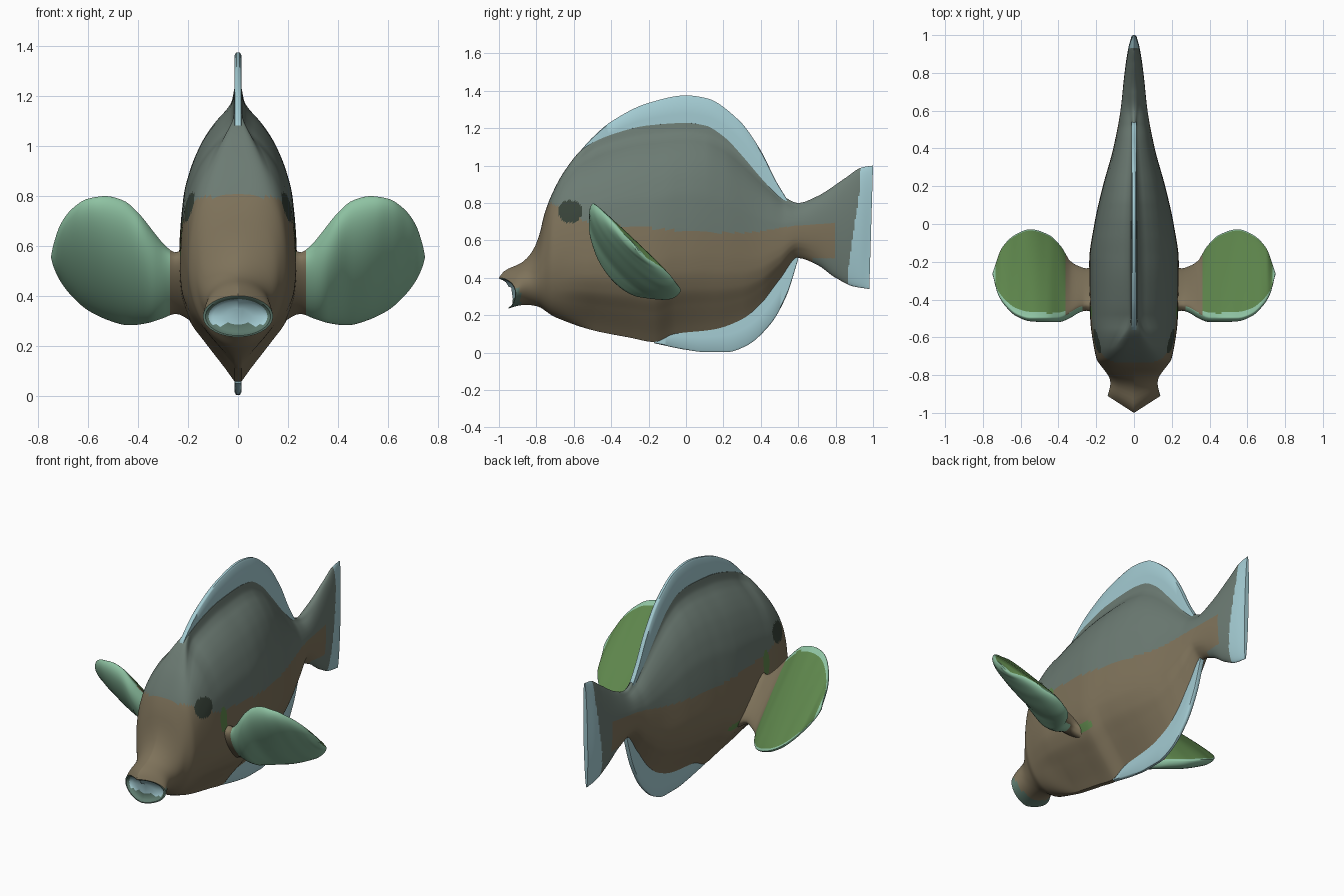
import bpy, bmesh, math
from mathutils import Vector

if "Cube" in bpy.data.objects:
    bpy.data.objects.remove(bpy.data.objects["Cube"])


def mat(name, r, g, b):
    lin = [((c / 255 + 0.055) / 1.055) ** 2.4 for c in (r, g, b)]
    m = bpy.data.materials.new(name)
    m.diffuse_color = (*lin, 1)
    m.use_nodes = True
    m.node_tree.nodes["Principled BSDF"].inputs["Base Color"].default_value = m.diffuse_color
    return m


GREY = mat("grey green", 108, 123, 115)
BROWN = mat("brown", 126, 114, 90)
BLUE = mat("pale blue", 164, 204, 211)
MINT = mat("mint", 142, 194, 162)
LEAF = mat("leaf green", 94, 134, 76)
DARK = mat("dark eye", 56, 67, 57)
LIP = mat("lip green", 92, 120, 108)


def curve(pts):
    """Smooth function through (t, value) points."""
    n = len(pts)
    sl = [(pts[i + 1][1] - pts[i][1]) / (pts[i + 1][0] - pts[i][0]) for i in range(n - 1)]
    tan = [sl[0]] + [0 if a * b <= 0 else 2 * a * b / (a + b) for a, b in zip(sl, sl[1:])] + [sl[-1]]

    def f(t):
        t = min(max(t, pts[0][0]), pts[-1][0])
        i = 0
        while i < n - 2 and t > pts[i + 1][0]:
            i += 1
        h = pts[i + 1][0] - pts[i][0]
        u = (t - pts[i][0]) / h
        return ((2 * u**3 - 3 * u * u + 1) * pts[i][1] + (u**3 - 2 * u * u + u) * h * tan[i]
                + (3 * u * u - 2 * u**3) * pts[i + 1][1] + (u**3 - u * u) * h * tan[i + 1])
    return f


def smooth(a, b, t):
    u = min(max((t - a) / (b - a), 0), 1)
    return u * u * (3 - 2 * u)


def loft(name, rings, mats, rule=None, mirror=False, angle=50):
    """Skin closed rings, cap both ends, colour faces by rule(centre, normal, row)."""
    bm = bmesh.new()
    row_of = bm.faces.layers.int.new("row")
    rows = [[bm.verts.new(p) for p in r] for r in rings]
    n = len(rows[0])
    for k, (a, b) in enumerate(zip(rows, rows[1:])):
        for i in range(n):
            j = (i + 1) % n
            bm.faces.new((a[i], a[j], b[j], b[i]))[row_of] = k
    bm.faces.new(rows[0])
    bm.faces.new(rows[-1])[row_of] = len(rows)
    bmesh.ops.remove_doubles(bm, verts=bm.verts, dist=0.0002)
    bmesh.ops.recalc_face_normals(bm, faces=bm.faces)
    for f in bm.faces:
        if rule:
            f.material_index = rule(f.calc_center_median(), f.normal, f[row_of])
    me = bpy.data.meshes.new(name)
    bm.to_mesh(me)
    bm.free()
    for m in mats:
        me.materials.append(m)
    ob = bpy.data.objects.new(name, me)
    bpy.context.collection.objects.link(ob)
    if mirror:
        ob.modifiers.new("mirror", 'MIRROR')
    bpy.ops.object.select_all(action='DESELECT')
    ob.select_set(True)
    bpy.context.view_layer.objects.active = ob
    bpy.ops.object.shade_smooth_by_angle(angle=math.radians(angle))


# body profile curves along y
top = curve([(-0.87, 0.40), (-0.85, 0.44), (-0.82, 0.48), (-0.8, 0.54), (-0.78, 0.64), (-0.76, 0.73),
             (-0.72, 0.84), (-0.65, 0.97), (-0.55, 1.09), (-0.4, 1.165), (-0.2, 1.215), (0, 1.228),
             (0.1, 1.215), (0.2, 1.165), (0.3, 1.075), (0.45, 0.91), (0.53, 0.83), (0.6, 0.8), (0.7, 0.835),
             (0.85, 0.932), (0.94, 0.99), (1, 1.0)])
bottom = curve([(-0.87, 0.235), (-0.82, 0.255), (-0.7, 0.19), (-0.5, 0.12), (-0.3, 0.08), (-0.17, 0.057),
                (-0.06, 0.1), (0.15, 0.12), (0.3, 0.17), (0.4, 0.25), (0.5, 0.38), (0.6, 0.505),
                (0.7, 0.47), (0.8, 0.4), (0.9, 0.355), (1, 0.34)])
width = curve([(-0.87, 0.14), (-0.82, 0.125), (-0.77, 0.16), (-0.71, 0.2), (-0.5, 0.232), (-0.2, 0.237),
               (0, 0.21), (0.2, 0.165), (0.4, 0.11), (0.6, 0.072), (0.8, 0.05), (0.94, 0.03), (1, 0.014)])
split = curve([(-0.8, 0.81), (-0.7, 0.79), (-0.5, 0.69), (-0.3, 0.675), (0, 0.65), (0.3, 0.64),
               (0.6, 0.68), (0.8, 0.695)])
# cross-section of the trunk: half width against height
section = curve([(0, 0.06), (0.04, 0.2), (0.13, 0.54), (0.21, 0.82), (0.3, 0.97), (0.38, 1), (0.47, 0.99),
                 (0.64, 0.92), (0.73, 0.81), (0.81, 0.65), (0.86, 0.5), (0.9, 0.34), (0.93, 0.2),
                 (0.96, 0.11), (1, 0.07)])
SIDES = 200


def ring(y, scale=1.0, back=0.0):
    zt, zb, w = top(y), bottom(y), width(y)
    plain = max(1 - smooth(-0.74, -0.48, y), smooth(0.45, 0.75, y))
    boxy = 0.5 - 0.22 * smooth(-0.8, -0.72, y) * (1 - smooth(0, 0.4, y))
    lip = 1 - smooth(-0.87, -0.775, y)
    out = []
    for i in range(SIDES):
        a = 2 * math.pi * i / SIDES
        sn, cs = math.sin(a), math.cos(a)
        s = 0.5 + 0.5 * sn
        e = boxy if sn > 0 else 0.5
        x = w * (section(s) * (1 - plain) + max(1 - sn * sn, 0) ** e * plain)
        x *= 0 if abs(cs) < 1e-6 else math.copysign(1, cs)
        z = (zt + zb) / 2 + (zt - zb) / 2 * sn * scale
        push = lip * (0.04 + ((1 - abs(cs)) * 0.09 if sn > 0 else (1 - abs(cs) ** 1.3) * 0.04))
        push += 0.02 * (1 - s) * smooth(0.8, 1, y)
        out.append((x * scale, y - push * scale + back, z))
    return out


def in_oval(c, y, z, ry, rz):
    return ((c.y - y) / ry) ** 2 + ((c.z - z) / rz) ** 2 < 1


def body_rule(c, n, row):
    if row < 4 and c.y < -0.7:  # mouth lining
        return 2 if row < 2 and c.z > 0.285 else 5
    if c.y < -0.885 and c.z < 0.345:  # lower lip
        return 5
    if in_oval(c, -0.62, 0.755, 0.067, 0.06):  # eyes
        return 3
    if in_oval(c, -0.465, 0.63, 0.03, 0.08) or in_oval(c, -0.2, 0.335, 0.075, 0.025):
        return 4  # green flecks behind the fins
    if c.y > 0.865 + 0.07 * smooth(0.35, 1.0, c.z):
        return 2
    if c.y > 0.68 and c.z < 0.505:
        return 0
    return 1 if c.z < split(c.y) and c.y < 0.8 else 0


# body with open mouth and tail
mouth = [ring(-0.87, 0.4, -0.025), ring(-0.87, 0.72, 0.0), ring(-0.87, 0.84, 0.0), ring(-0.87, 0.93, -0.006)]
N = 220
rings = mouth + [ring(-0.87 + 1.87 * i / N) for i in range(N + 1)]
loft("body", rings, [GREY, BROWN, BLUE, DARK, LEAF, LIP], body_rule)


# thin median fins
def median_fin(name, y0, y1, base, edge):
    out = []
    for i in range(61):
        y = y0 + (y1 - y0) * i / 60
        b, e = base(y), edge(y)
        out.append([(sx * t, y, b + (e - b) * k) for sx, t, k in
                    ((-1, .012, 0), (-1, .014, .5), (-1, .013, .95), (-1, .007, 1),
                     (1, .007, 1), (1, .013, .95), (1, .014, .5), (1, .012, 0))])
    loft(name, out, [BLUE])


median_fin("dorsal_fin", -0.56, 0.54, lambda y: top(y) - 0.05,
           curve([(-0.56, 1.085), (-0.5, 1.15), (-0.4, 1.235), (-0.2, 1.335), (0, 1.375), (0.11, 1.36),
                  (0.28, 1.245), (0.4, 1.08), (0.48, 0.92), (0.54, 0.82)]))
median_fin("anal_fin", -0.17, 0.6, lambda y: bottom(y) + 0.05,
           curve([(-0.17, 0.05), (0, 0.015), (0.1, 0.003), (0.22, 0.003), (0.32, 0.035), (0.45, 0.15),
                  (0.54, 0.31), (0.6, 0.5)]))

# pectoral fins: cupped blades lofted outward from the body, edges read along x
fin_zt = curve([(0.18, 0.6), (0.25, 0.56), (0.29, 0.59), (0.33, 0.64), (0.4, 0.73), (0.46, 0.78), (0.53, 0.797),
                (0.6, 0.787), (0.66, 0.75), (0.71, 0.685), (0.74, 0.6), (0.748, 0.56)])
fin_zb = curve([(0.18, 0.3), (0.25, 0.335), (0.3, 0.322), (0.36, 0.307), (0.44, 0.298), (0.52, 0.318),
                (0.6, 0.352), (0.66, 0.4), (0.71, 0.46), (0.74, 0.52), (0.748, 0.55)])
fin_yf = curve([(0.18, -0.49), (0.25, -0.45), (0.29, -0.455), (0.34, -0.48), (0.4, -0.5), (0.55, -0.5),
                (0.62, -0.48), (0.68, -0.43), (0.72, -0.37), (0.748, -0.27)])
fin_yr = curve([(0.18, -0.22), (0.25, -0.25), (0.29, -0.235), (0.34, -0.2), (0.38, -0.13), (0.45, -0.06),
                (0.55, -0.03), (0.63, -0.06), (0.7, -0.13), (0.735, -0.22), (0.748, -0.26)])
bulge = curve([(0.18, 0.06), (0.25, 0.06), (0.31, 0.09), (0.4, 0.125), (0.5, 0.13), (0.6, 0.1),
               (0.7, 0.05), (0.748, 0.005)])
backing = curve([(0.18, 0.06), (0.25, 0.05), (0.33, 0.03), (0.42, 0.015), (0.7, 0.015), (0.748, 0.004)])
FWD = Vector((0, -0.72, -0.69))
blade = []
for k in range(49):
    x = 0.18 + 0.568 * math.sin(math.pi / 2 * k / 48)
    hi, lo = Vector((x, fin_yf(x), fin_zt(x))), Vector((x, fin_yr(x), fin_zb(x)))
    pts = []
    for i in range(64):
        a = 2 * math.pi * i / 64
        s = math.sin(a)
        d = bulge(x) * s if s >= 0 else -backing(x) * (-s) ** 0.5
        pts.append((hi + lo) / 2 + (hi - lo) / 2 * math.cos(a) + FWD * d)
    blade.append(pts)


def fin_rule(c, n, row):
    if c.x < 0.27:
        return 2
    t = (c.z - fin_zb(c.x)) / (fin_zt(c.x) - fin_zb(c.x))
    if n.dot(FWD) > -0.45 or c.x > 0.735 or (c.x > 0.36 and not 0.035 < t < 0.965):
        return 0  # front and rim
    return 2 if c.x < 0.36 else 1


loft("pectoral_fin", blade, [MINT, LEAF, BROWN], fin_rule, mirror=True)
